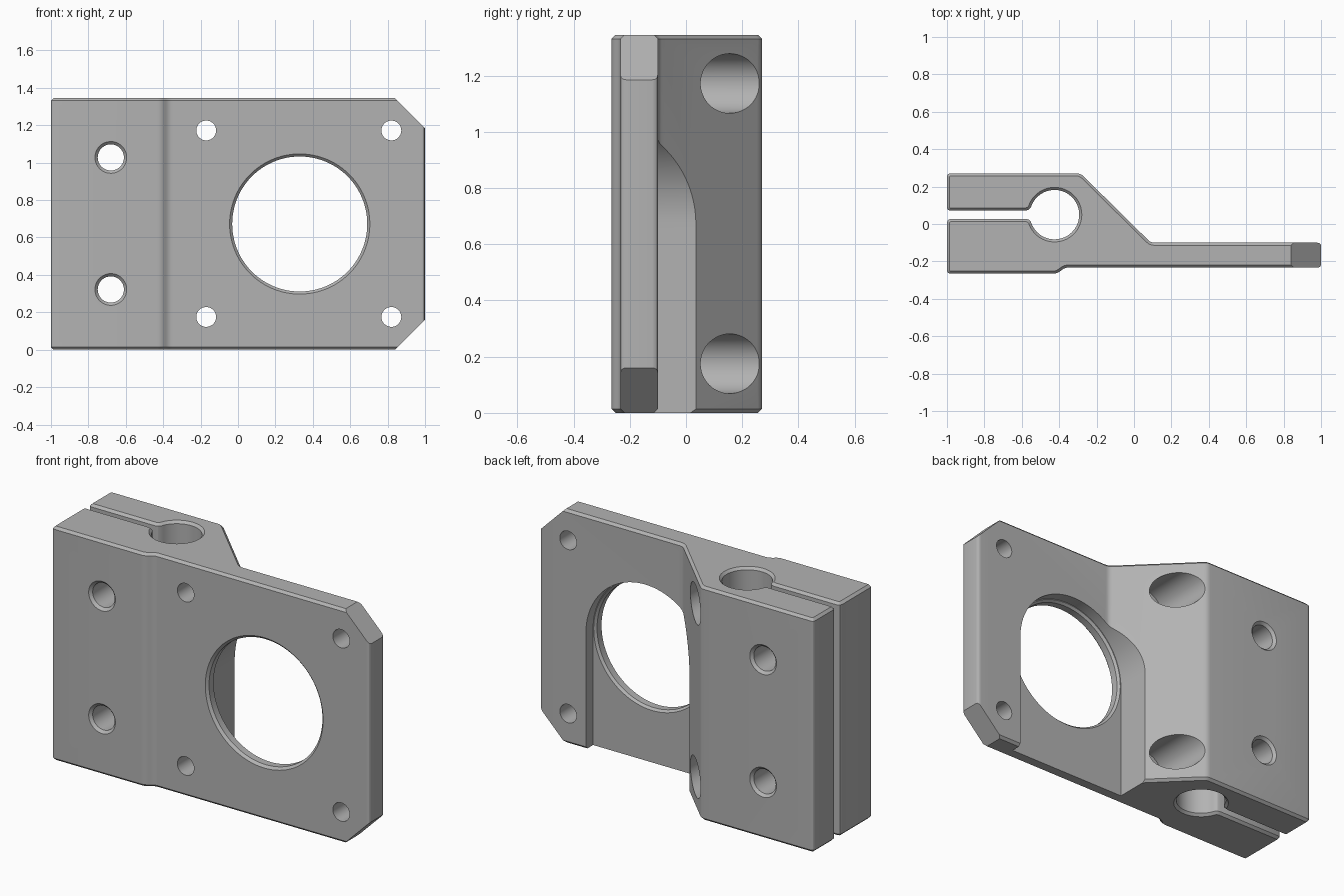
import bpy, bmesh, math
from mathutils import Vector

cube = bpy.data.objects.get("Cube")
if cube:
    bpy.data.objects.remove(cube, do_unlink=True)

H = 1.345             # bracket height
EDGE = 0.014          # edge chamfer
FRONT, BACK = -0.265, 0.27

grey = bpy.data.materials.new("machined_grey")
grey.use_nodes = True
colour = (0.45, 0.45, 0.45, 1)
grey.diffuse_color = colour
grey.node_tree.nodes["Principled BSDF"].inputs["Base Color"].default_value = colour


def make_object(name, bm):
    bmesh.ops.recalc_face_normals(bm, faces=bm.faces)
    mesh = bpy.data.meshes.new(name)
    bm.to_mesh(mesh)
    bm.free()
    mesh.materials.append(grey)
    ob = bpy.data.objects.new(name, mesh)
    bpy.context.collection.objects.link(ob)
    return ob


def arc(cx, cy, r, start, end, n):
    angles = [math.radians(start + (end - start) * i / n) for i in range(n + 1)]
    return [(cx + r * math.cos(a), cy + r * math.sin(a)) for a in angles]


def prism(points, direction):
    bm = bmesh.new()
    face = bm.faces.new([bm.verts.new(p) for p in points])
    ext = bmesh.ops.extrude_face_region(bm, geom=[face])
    verts = [g for g in ext["geom"] if isinstance(g, bmesh.types.BMVert)]
    bmesh.ops.translate(bm, verts=verts, vec=direction)
    return bm


def bored(name, x, z, profile, n=48):
    """Cutter turned about the y axis from (radius, y) pairs."""
    bm = bmesh.new()
    rings = []
    for r, y in profile:
        rings.append([bm.verts.new((px, y, pz)) for px, pz in arc(x, z, r, 0, 360, n)[:-1]])
    for a, b in zip(rings, rings[1:]):
        for i in range(n):
            j = (i + 1) % n
            bm.faces.new((a[i], a[j], b[j], b[i]))
    bm.faces.new(rings[0])
    bm.faces.new(rings[-1])
    return make_object(name, bm)


# Plan outline: rounded outer corners, then the split clamp bore
corners = [(-1, FRONT), (-0.41, FRONT), (-0.37, -0.233), (1, -0.233), (1, -0.1),
           (0.09, -0.1), (-0.285, BACK), (-1, BACK), (-1, 0.072)]
outline = []
for i, p in enumerate(corners):
    p = Vector(p)
    prev = Vector(corners[i - 1] if i else (-1, 0.028))
    nxt = Vector(corners[i + 1] if i + 1 < len(corners) else (-0.58, 0.072))
    a = p + (prev - p).normalized() * 0.02
    b = p + (nxt - p).normalized() * 0.02
    for t in (0, 0.25, 0.5, 0.75, 1):
        outline.append(tuple(a * (1 - t) ** 2 + p * 2 * t * (1 - t) + b * t * t))
outline += [(-0.578, 0.072), (-0.562, 0.077)]
outline += arc(-0.425, 0.05, 0.132, 163, -163, 48)
outline += [(-0.562, 0.023), (-0.578, 0.028), (-0.98, 0.028), (-0.994, 0.022), (-1, 0.008)]

# Bracket body with chamfered top and bottom rims
bm = prism([(x, y, 0) for x, y in outline], (0, 0, H))
rims = [e for e in bm.edges if abs(e.verts[0].co.z - e.verts[1].co.z) < 0.001]
bmesh.ops.bevel(bm, geom=rims, offset=EDGE, segments=1, affect='EDGES', clamp_overlap=False)
body = make_object("clamp_bracket", bm)

cutters = []

# Motor clearance: round-topped channel behind the plate, open at the bottom
cx, cz = 0.33, 0.672
channel = arc(cx, cz, 0.377, 0, 180, 48) + [(cx - 0.377, -0.1), (cx + 0.377, -0.1)]
cutters.append(make_object("clearance_cutter",
                           prism([(x, -0.165, z) for x, z in channel], (0, 0.6, 0))))

# Large opening with chamfers on both faces
cutters.append(bored("opening_cutter", cx, cz,
                     [(0.395, -0.253), (0.361, -0.219), (0.361, -0.178),
                      (0.373, -0.165), (0.373, -0.13)], 96))

for z in (cz - 0.497, cz + 0.5):
    # Plate screw holes, with head pockets through the sloped web
    cutters.append(bored("plate_hole_cutter", 0.82, z, [(0.053, -0.4), (0.053, 0.4)]))
    cutters.append(bored("pocket_cutter", -0.17, z,
                         [(0.053, -0.4), (0.053, -0.1), (0.106, -0.1), (0.106, 0.4)]))

for z in (0.322, 1.028):
    # Clamp screw holes, chamfered front and back
    cutters.append(bored("clamp_hole_cutter", -0.68, z,
                         [(0.1, FRONT - 0.015), (0.07, FRONT + 0.015),
                          (0.07, BACK - 0.015), (0.1, BACK + 0.015)]))

for low in (True, False):
    # Clipped outer plate corners
    tri = [(0.84, 0), (1.0, 0.16), (1.2, 0.36), (1.2, -0.36)]
    pts = [(x, -0.5, z if low else H - z) for x, z in tri[:1] + tri[2:]] + [(0.48, -0.5, -0.36 if low else H + 0.36)]
    cutters.append(make_object("corner_cutter", prism(pts, (0, 1, 0))))

# Cut everything, then bake the result
for c in cutters:
    c.hide_render = True
    mod = body.modifiers.new(c.name, 'BOOLEAN')
    mod.operation = 'DIFFERENCE'
    mod.solver = 'EXACT'
    mod.object = c
bpy.context.view_layer.update()
baked = bpy.data.meshes.new_from_object(body.evaluated_get(bpy.context.evaluated_depsgraph_get()))
body.modifiers.clear()
body.data = baked
for c in cutters:
    bpy.data.objects.remove(c, do_unlink=True)

bpy.ops.object.select_all(action='DESELECT')
body.select_set(True)
bpy.context.view_layer.objects.active = body
bpy.ops.object.shade_smooth_by_angle(angle=math.radians(28))
